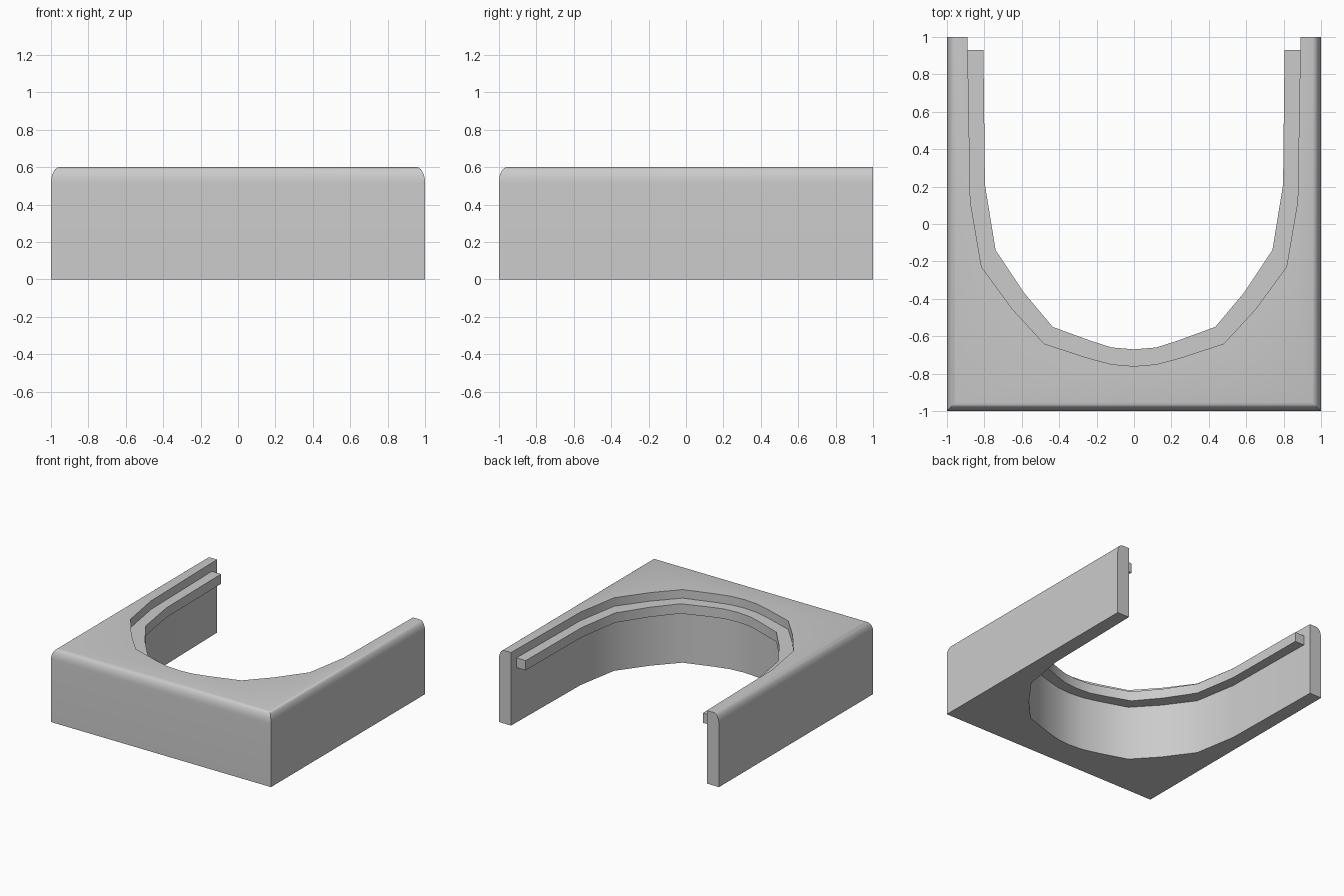
import bpy, bmesh, math

if "Cube" in bpy.data.objects:
    bpy.data.objects.remove(bpy.data.objects["Cube"])

# Right half of the U-shaped opening, from centre to back
WALL = [(0, -.76), (.12, -.75), (.25, -.715), (.48, -.64), (.65, -.455),
        (.815, -.23), (.875, .12), (.89, 1)]
RAIL_IN = [(0, -.67), (.12, -.66), (.23, -.625), (.435, -.55), (.59, -.365),
           (.74, -.14), (.797, .21), (.805, .93)]


def mirrored(half):
    """Left back end -> centre -> right back end."""
    return [(-x, y) for x, y in reversed(half[1:])] + half


def stack(name, levels):
    """Closed solid skinned through outlines given as (z, points)."""
    bm = bmesh.new()
    rings = [[bm.verts.new((x, y, z)) for x, y in pts] for z, pts in levels]
    for a, b in zip(rings, rings[1:]):
        n = len(a)
        for i in range(n):
            j = (i + 1) % n
            bm.faces.new((a[i], a[j], b[j], b[i]))
    caps = [bm.faces.new(rings[0]), bm.faces.new(rings[-1])]
    bmesh.ops.recalc_face_normals(bm, faces=bm.faces)
    bmesh.ops.triangulate(bm, faces=caps)
    bmesh.ops.recalc_face_normals(bm, faces=bm.faces)
    me = bpy.data.meshes.new(name)
    bm.to_mesh(me)
    bm.free()
    ob = bpy.data.objects.new(name, me)
    bpy.context.collection.objects.link(ob)
    bpy.ops.object.select_all(action='DESELECT')
    ob.select_set(True)
    bpy.context.view_layer.objects.active = ob
    bpy.ops.object.shade_smooth_by_angle(angle=math.radians(40))
    return ob


# Block with rounded top edge on front and both sides
inner = mirrored(WALL)


def block_outline(inset):
    s = 1 - inset
    return inner + [(s, 1), (s, -s), (-s, -s), (-s, 1)]


levels = [(0, block_outline(0))]
STEPS = 6
for k in range(STEPS + 1):
    a = math.pi / 2 * k / STEPS
    levels.append((.515 + .085 * math.sin(a), block_outline(.045 * (1 - math.cos(a)))))
# inner wall stays vertical through every level
stack("surround_block", levels)

# Ledge rail running round the opening, stopping short of the back
rail_back = [(x + .004, y - .004) for x, y in WALL[:-1]] + [(.893, .93)]
rail_back[0] = (0, -.764)
outline = mirrored(RAIL_IN) + mirrored(rail_back)[::-1]
stack("inner_rail", [(.45, outline), (.53, outline)])
